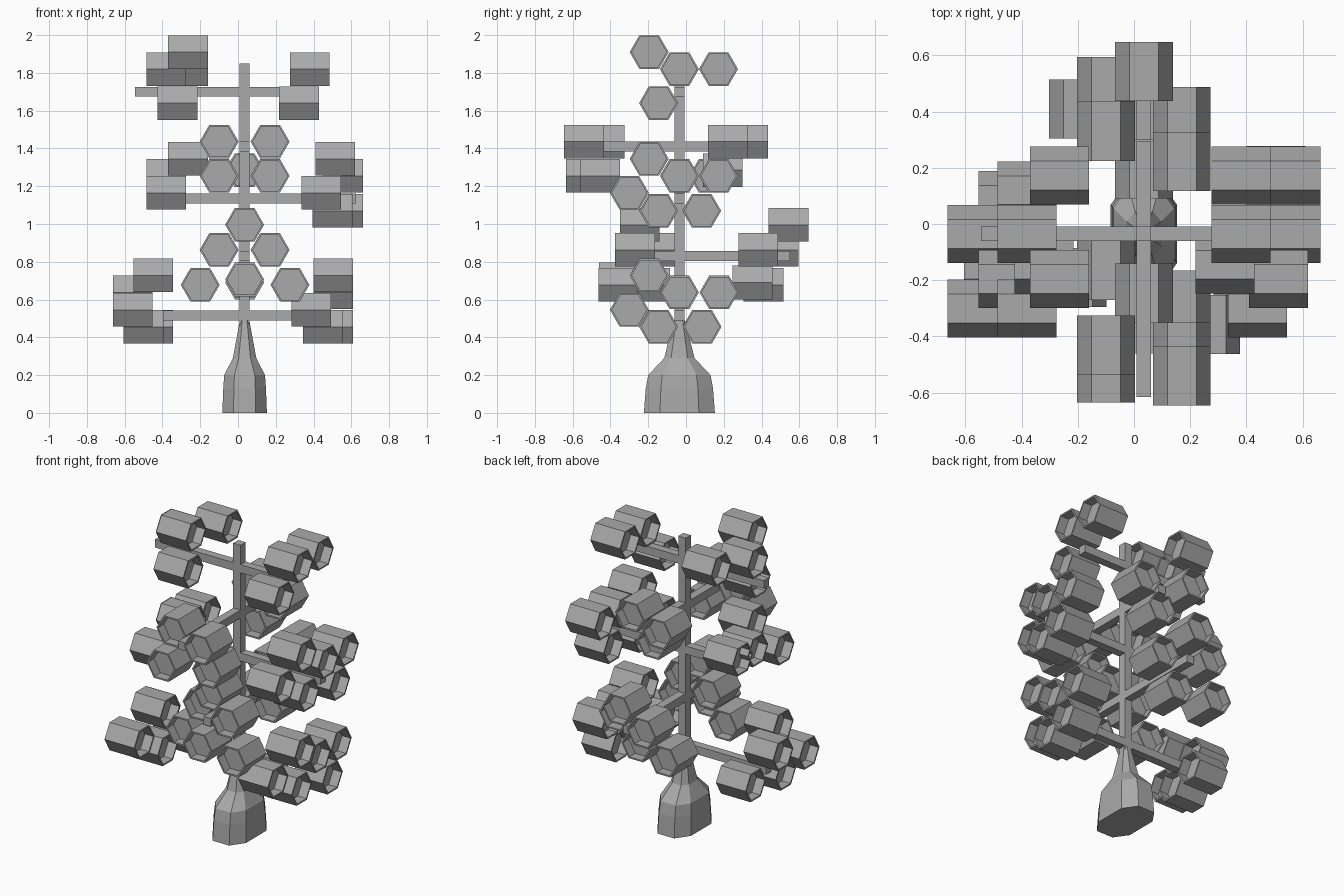
import bpy, bmesh, math
from mathutils import Matrix, Vector

cube = bpy.data.objects.get("Cube")
if cube:
    bpy.data.objects.remove(cube, do_unlink=True)

mat = bpy.data.materials.new("plain grey")
mat.use_nodes = True
GREY = (0.4, 0.4, 0.4, 1)
mat.diffuse_color = GREY
mat.node_tree.nodes["Principled BSDF"].inputs["Base Color"].default_value = GREY

CX, CY = 0.035, -0.035      # post centre
BAR = 0.052                 # bar thickness
RADIUS, LENGTH = 0.103, 0.21


def finish(bm, name):
    bmesh.ops.recalc_face_normals(bm, faces=bm.faces)
    me = bpy.data.meshes.new(name)
    bm.to_mesh(me)
    bm.free()
    me.materials.append(mat)
    obj = bpy.data.objects.new(name, me)
    bpy.context.scene.collection.objects.link(obj)
    return obj


def box(name, lo, hi):
    bm = bmesh.new()
    bmesh.ops.create_cube(bm, size=1)
    lo, hi = Vector(lo), Vector(hi)
    bmesh.ops.scale(bm, vec=hi - lo, verts=bm.verts)
    bmesh.ops.translate(bm, vec=(lo + hi) / 2, verts=bm.verts)
    return finish(bm, name)


def pod_mesh():
    """Hexagonal pod along z with a thin rim and a recess at both ends."""
    bm = bmesh.new()
    bmesh.ops.create_cone(bm, cap_ends=True, segments=6, radius1=RADIUS,
                          radius2=RADIUS, depth=LENGTH)
    bmesh.ops.rotate(bm, cent=(0, 0, 0), verts=bm.verts,
                     matrix=Matrix.Rotation(math.radians(30), 3, 'Z'))
    # Put two of the corners on the local x axis
    if not any(abs(v.co.y) < 0.001 for v in bm.verts):
        bmesh.ops.rotate(bm, cent=(0, 0, 0), verts=bm.verts,
                         matrix=Matrix.Rotation(math.radians(30), 3, 'Z'))
    caps = [f for f in bm.faces if len(f.verts) == 6]
    bmesh.ops.inset_individual(bm, faces=caps, thickness=0.011)
    for cap in caps:
        floor = bmesh.ops.extrude_discrete_faces(bm, faces=[cap])["faces"][0]
        shift = -0.06 if floor.calc_center_median().z > 0 else 0.06
        bmesh.ops.translate(bm, vec=(0, 0, shift), verts=floor.verts)
    me = bpy.data.meshes.new("pod")
    bmesh.ops.recalc_face_normals(bm, faces=bm.faces)
    bm.to_mesh(me)
    bm.free()
    me.materials.append(mat)
    return me


POD = pod_mesh()
ALONG_Y = Matrix.Rotation(math.pi / 2, 4, 'X')
ALONG_X = Matrix.Rotation(math.pi / 2, 4, 'Z') @ ALONG_Y


def pods(name, turn, places):
    for i, place in enumerate(places):
        obj = bpy.data.objects.new(f"{name}_{i + 1}", POD)
        obj.matrix_world = Matrix.Translation(place) @ turn
        bpy.context.scene.collection.objects.link(obj)


# Flared trunk: stacked eight-sided rings (z, half width, half depth)
bm = bmesh.new()
rings = []
for z, hx, hy in [(0, .118, .188), (.13, .113, .178), (.2, .108, .165),
                  (.29, .062, .08), (.49, .025, .03)]:
    outline = [(1, -.55), (1, .55), (.5, 1), (-.5, 1),
               (-1, .55), (-1, -.55), (-.5, -1), (.5, -1)]
    rings.append([bm.verts.new((CX + u * hx, CY + v * hy, z)) for u, v in outline])
for low, high in zip(rings, rings[1:]):
    for i in range(8):
        j = (i + 1) % 8
        bm.faces.new((low[i], low[j], high[j], high[i]))
bm.faces.new(rings[0][::-1])
bm.faces.new(rings[-1])
finish(bm, "trunk_base")

# Post and the crossing branches
h = BAR / 2
box("post", (CX - h, CY - h, 0.4), (CX + h, CY + h, 1.85))
for tier, z, lo, hi in [("low", .515, -.56, .36), ("middle", 1.135, -.285, .625),
                        ("top", 1.7, -.545, .365)]:
    box(tier + "_side_branch", (lo, CY - h, z - h), (hi, CY + h, z + h))
for tier, z, lo, hi in [("lower", .83, -.36, .55), ("upper", 1.41, -.615, .295)]:
    box(tier + "_depth_branch", (CX - h, lo, z - h), (CX + h, hi, z + h))

# Pods on the side branches
pods("top_side_pod", ALONG_X, [
    (-.265, -.195, 1.91), (-.38, -.035, 1.82), (-.265, .172, 1.82),
    (-.32, -.145, 1.64), (.38, -.035, 1.82), (.38, .172, 1.82), (.323, -.145, 1.64)])
pods("middle_side_pod", ALONG_X, [
    (-.265, -.195, 1.345), (-.38, -.035, 1.255), (-.38, .12, 1.255), (-.38, -.3, 1.165),
    (.515, -.195, 1.345), (.558, -.035, 1.255), (.558, .172, 1.255),
    (.44, -.3, 1.165), (.5, -.145, 1.07), (.558, .083, 1.07)])
pods("low_side_pod", ALONG_X, [
    (-.448, -.195, .728), (-.558, -.035, .638), (-.558, -.3, .546),
    (-.5, -.145, .456), (-.448, .085, .456),
    (.505, -.195, .728), (.505, -.035, .638), (.505, .175, .638),
    (.388, -.3, .546), (.448, -.145, .456), (.505, .085, .456)])

# Pods on the depth branches
pods("upper_depth_pod", ALONG_Y, [
    (.17, -.54, 1.436), (-.1, -.43, 1.436), (.17, -.455, 1.255), (-.1, -.53, 1.255),
    (.17, .222, 1.436), (-.1, .33, 1.436), (CX, .195, 1.285)])
pods("lower_depth_pod", ALONG_Y, [
    (CX, -.245, .996), (-.1, -.165, .863), (.17, -.27, .863),
    (.275, -.358, .678), (-.2, -.19, .678), (CX, -.355, .706),
    (CX, .543, .996), (.17, .383, .863), (-.1, .49, .863),
    (-.2, .41, .678), (CX, .352, .69)])
